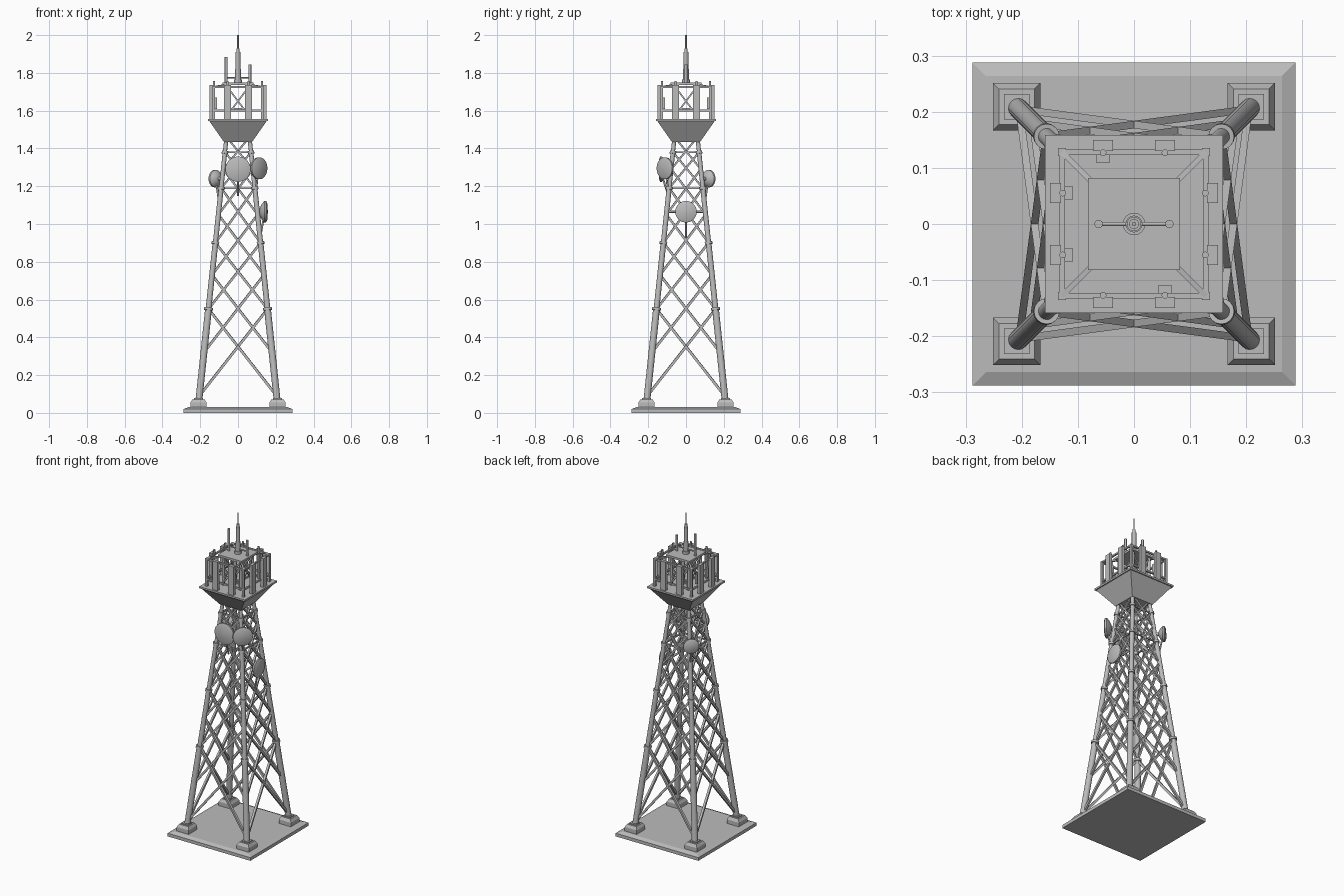
import bpy, bmesh, math
from mathutils import Vector, Matrix

cube = bpy.data.objects.get("Cube")
if cube:
    bpy.data.objects.remove(cube, do_unlink=True)

grey = bpy.data.materials.new("galvanised_grey")
grey.use_nodes = True
COLOUR = (0.5, 0.5, 0.5, 1)
grey.diffuse_color = COLOUR
grey.node_tree.nodes["Principled BSDF"].inputs["Base Color"].default_value = COLOUR

CORNERS = [(1, 1), (-1, 1), (-1, -1), (1, -1)]
ROOT2 = math.sqrt(2)


def part(name, build, smooth=False):
    """Make one object from a function that fills a bmesh."""
    bm = bmesh.new()
    build(bm)
    mesh = bpy.data.meshes.new(name)
    bm.to_mesh(mesh)
    bm.free()
    mesh.materials.append(grey)
    ob = bpy.data.objects.new(name, mesh)
    bpy.context.collection.objects.link(ob)
    if smooth:
        bpy.ops.object.select_all(action='DESELECT')
        ob.select_set(True)
        bpy.context.view_layer.objects.active = ob
        bpy.ops.object.shade_smooth_by_angle(angle=math.radians(40))
    return ob


def tube(bm, a, b, r1, r2=None, sides=16):
    """Round or square bar between two points."""
    a, b = Vector(a), Vector(b)
    rot = (b - a).to_track_quat('Z', 'Y').to_matrix().to_4x4()
    turn = Matrix.Rotation(math.pi / 4, 4, 'Z') if sides == 4 else Matrix()
    bmesh.ops.create_cone(bm, cap_ends=True, segments=sides, radius1=r1,
                          radius2=r1 if r2 is None else r2, depth=(b - a).length,
                          matrix=Matrix.Translation((a + b) / 2) @ rot @ turn)


def box(bm, centre, size):
    bmesh.ops.create_cube(bm, size=1, matrix=Matrix.Translation(centre) @ Matrix.Diagonal((*size, 1)))


def block(bm, x, y, z1, z2, h1, h2):
    """Square block that tapers from half width h1 to h2."""
    tube(bm, (x, y, z1), (x, y, z2), h1 * ROOT2, h2 * ROOT2, 4)


def spin(x, y, k):
    """Turn a point by k quarter turns."""
    for _ in range(k):
        x, y = -y, x
    return x, y


def leg_x(z):
    return 0.214 - 0.105 * z


def leg_point(corner, z):
    return (corner[0] * leg_x(z), corner[1] * leg_x(z), z)


# Foundation
def slab(bm):
    block(bm, 0, 0, 0, 0.02, 0.288, 0.288)
    block(bm, 0, 0, 0.02, 0.03, 0.288, 0.264)


def footings(bm):
    for sx, sy in CORNERS:
        block(bm, sx * 0.209, sy * 0.209, 0.03, 0.055, 0.042, 0.042)
        block(bm, sx * 0.209, sy * 0.209, 0.055, 0.072, 0.042, 0.032)
        block(bm, sx * 0.209, sy * 0.209, 0.072, 0.078, 0.023, 0.023)


part("foundation_slab", slab)
part("footings", footings)

# Legs, narrowing at each collar
JOINTS = [0.06, 0.55, 0.9, 1.19, 1.38, 1.46]
RADII = [0.018, 0.015, 0.0135, 0.012, 0.011]


def legs(bm):
    for c in CORNERS:
        for z1, z2, r in zip(JOINTS, JOINTS[1:], RADII):
            tube(bm, leg_point(c, z1), leg_point(c, z2), r)


def collars(bm):
    for c in CORNERS:
        for z, r in zip(JOINTS[1:-1], RADII):
            tube(bm, leg_point(c, z - 0.007), leg_point(c, z + 0.007), r + 0.005)


part("tower_legs", legs, True)
part("leg_collars", collars, True)

# Staggered cross braces on all four faces
NODES = [0.09, 0.32, 0.55, 0.73, 0.9, 1.05, 1.19, 1.29, 1.38, 1.46]


def braces(bm):
    for k in range(4):
        a, b = CORNERS[k], CORNERS[(k + 1) % 4]
        for i, (z1, z2) in enumerate(zip(NODES, NODES[2:])):
            r = 0.0095 - 0.0004 * i
            tube(bm, leg_point(a, z1), leg_point(b, z2), r, sides=4)
            tube(bm, leg_point(b, z1), leg_point(a, z2), r, sides=4)
        for z in (1.19, 1.38):
            tube(bm, leg_point(a, z), leg_point(b, z), 0.006, sides=4)


part("cross_braces", braces)


# Platform and its railing
def platform(bm):
    block(bm, 0, 0, 1.435, 1.545, 0.075, 0.152)
    block(bm, 0, 0, 1.545, 1.556, 0.159, 0.159)


def railing(bm):
    e = 0.128
    for k in range(4):
        (ax, ay), (bx, by) = CORNERS[k], CORNERS[(k + 1) % 4]
        box(bm, (ax * e, ay * e, 1.64), (0.014, 0.014, 0.18))
        for z in (1.6, 1.725):
            tube(bm, (ax * e, ay * e, z), (bx * e, by * e, z), 0.007, sides=4)
        tube(bm, (ax * e, ay * e, 1.725), (ax * 0.07, ay * 0.07, 1.735), 0.007, sides=4)


def core(bm):
    w = 0.06
    for k in range(4):
        (ax, ay), (bx, by) = CORNERS[k], CORNERS[(k + 1) % 4]
        tube(bm, (ax * w, ay * w, 1.55), (ax * w, ay * w, 1.74), 0.009)
        tube(bm, (ax * w, ay * w, 1.57), (bx * w, by * w, 1.73), 0.006, sides=4)
        tube(bm, (bx * w, by * w, 1.57), (ax * w, ay * w, 1.73), 0.006, sides=4)
        tube(bm, (ax * w, ay * w, 1.61), (bx * w, by * w, 1.61), 0.006, sides=4)


part("platform", platform)
part("platform_railing", railing)
part("upper_lattice", core)
part("roof_plate", lambda bm: block(bm, 0, 0, 1.735, 1.748, 0.082, 0.082))


# Panel antennas, two on each side, with poles and radio units
def panels(bm):
    for k in range(4):
        for s in (-1, 1):
            x, y = spin(s * 0.055, -0.14, k)
            size = (0.036, 0.02) if k % 2 == 0 else (0.02, 0.036)
            box(bm, (x, y, 1.647), (*size, 0.18))


def panel_poles(bm):
    for k in range(4):
        for s in (-1, 1):
            x, y = spin(s * 0.055, -0.127, k)
            tube(bm, (x, y, 1.55), (x, y, 1.757), 0.006, sides=12)


def radios(bm):
    for x, y, w, d in ((-0.055, 0.117, 0.025, 0.014), (0.055, -0.117, 0.025, 0.014),
                       (-0.117, -0.055, 0.014, 0.025), (-0.117, 0.055, 0.014, 0.025)):
        box(bm, (x, y, 1.64), (w, d, 0.06))


part("panel_antennas", panels)
part("panel_poles", panel_poles, True)
part("radio_units", radios)


# Mast with two whip antennas
def mast(bm):
    for z1, z2, r in ((1.745, 1.765, 0.02), (1.76, 1.82, 0.015), (1.82, 1.91, 0.013),
                      (1.91, 1.93, 0.009), (1.93, 2.0, 0.004)):
        tube(bm, (0, 0, z1), (0, 0, z2), r)


def whips(bm):
    tube(bm, (-0.063, 0, 1.775), (0.063, 0, 1.775), 0.004, sides=12)
    for x, top in ((-0.063, 1.885), (0.063, 1.845)):
        tube(bm, (x, 0, 1.748), (x, 0, top), 0.0075)


part("mast", mast, True)
part("whip_antennas", whips, True)


# Dishes: lens-shaped drum with a mount and a stay
def dish(name, x, y, z, radius):
    out = Vector((x, y, 0)).normalized()
    rim = Vector((x, y, z))

    def build(bm):
        profile = [(-0.032, 0.3), (-0.022, 0.7), (-0.008, 1), (0.002, 1), (0.008, 0.75), (0.011, 0.05)]
        for (d1, f1), (d2, f2) in zip(profile, profile[1:]):
            tube(bm, rim + out * d1, rim + out * d2, radius * f1, radius * f2, 32)
        bmesh.ops.remove_doubles(bm, verts=bm.verts, dist=0.0001)
        inner = [f for f in bm.faces if len(f.verts) > 4 and -0.031 < (f.calc_center_median() - rim).dot(out) < 0.01]
        bmesh.ops.delete(bm, geom=inner, context='FACES_ONLY')

    def mount(bm):
        reach = leg_x(z) * (ROOT2 if abs(x) == abs(y) else 1)
        low = z - 0.14
        reach_low = leg_x(low) * (ROOT2 if abs(x) == abs(y) else 1)
        tube(bm, out * reach + Vector((0, 0, z)), rim - out * 0.025, 0.01)
        tube(bm, out * reach_low + Vector((0, 0, low)), rim - out * 0.012 - Vector((0, 0, radius * 0.7)), 0.005)
        if x == 0 or y == 0:
            side = Vector((-out.y, out.x, 0)) * leg_x(z)
            mid = out * reach + Vector((0, 0, z))
            tube(bm, mid - side, mid + side, 0.006)

    part(name, build, True)
    part(name + "_mount", mount, True)


dish("front_dish", 0, -0.135, 1.29, 0.067)
dish("front_left_dish", 0.113, -0.113, 1.295, 0.058)
dish("back_right_dish", -0.122, 0.122, 1.24, 0.046)
dish("left_dish", 0.147, 0, 1.065, 0.057)
